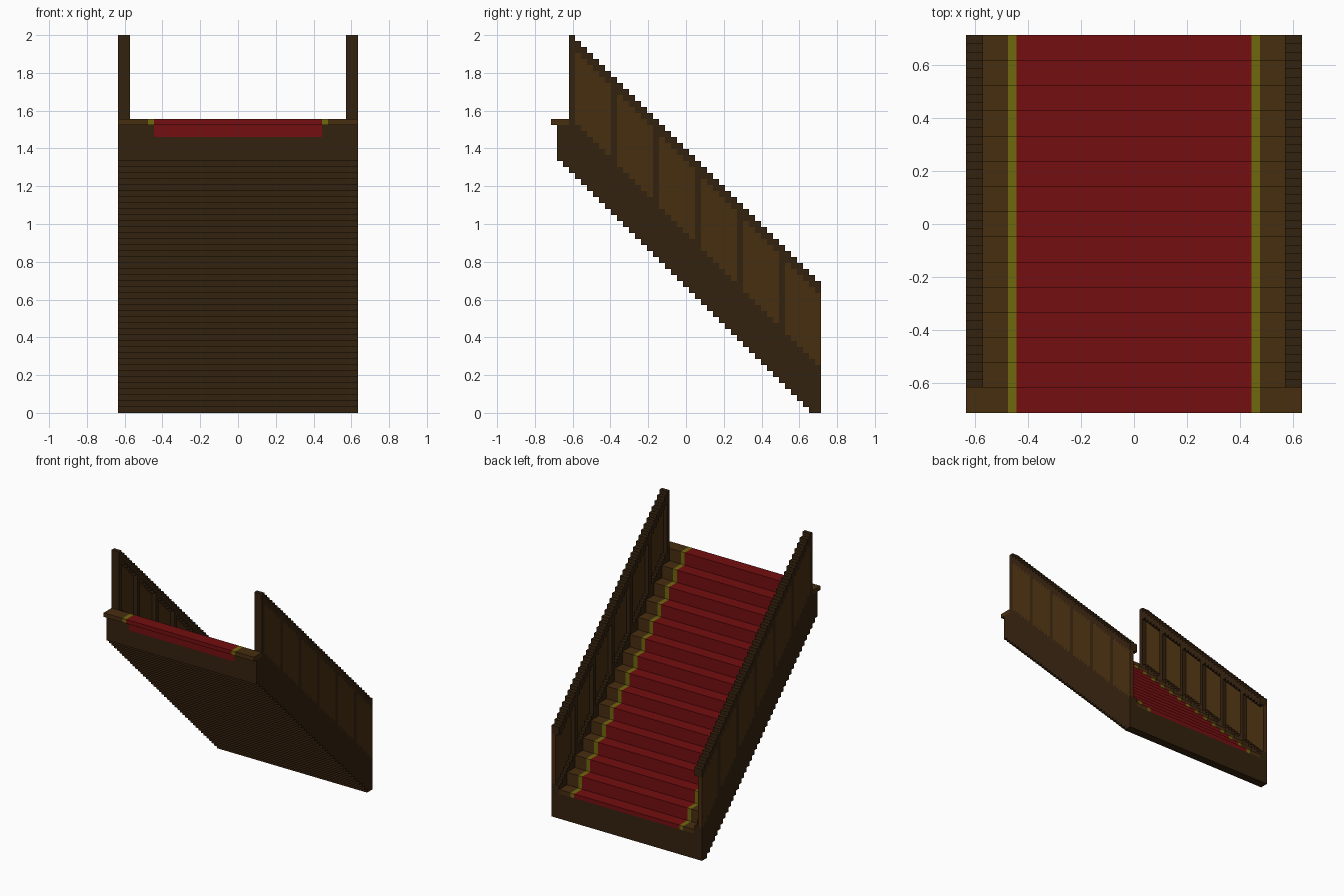
import bpy
import bmesh

cube = bpy.data.objects.get("Cube")
if cube:
    bpy.data.objects.remove(cube)

U = 2 / 63          # one block of the stepped grid
Y_WALL = -19.5      # upper end of the side walls, in blocks
Y_BODY = -21.5      # upper end of the stair body, in blocks


def make_material(name, rgb):
    mat = bpy.data.materials.new(name)
    mat.diffuse_color = (*rgb, 1)
    mat.use_nodes = True
    bsdf = mat.node_tree.nodes["Principled BSDF"]
    bsdf.inputs["Base Color"].default_value = (*rgb, 1)
    bsdf.inputs["Roughness"].default_value = 0.8
    return mat


MATERIALS = [
    make_material("dark_wood", (0.034, 0.016, 0.0045)),
    make_material("light_wood", (0.064, 0.027, 0.005)),
    make_material("carpet_red", (0.174, 0.0045, 0.005)),
    make_material("carpet_trim_yellow", (0.162, 0.138, 0.004)),
]
DARK, LIGHT, RED, YELLOW = range(4)


def stepped_profile(y0, columns, low, high):
    """Outline of one-block columns between two height functions."""
    upper, lower = [], []
    for j in columns:
        upper += [(y0 + j, high(j)), (y0 + j + 1, high(j))]
        lower += [(y0 + j, low(j)), (y0 + j + 1, low(j))]
    points = []
    for p in upper + lower[::-1]:
        if not points or p != points[-1]:
            points.append(p)
    return points


def sweep(name, profile, xs, rule):
    """Sweep a side profile through the x positions; rule picks face colours."""
    bm = bmesh.new()
    rings = [[bm.verts.new((x * U, y * U, z * U)) for y, z in profile] for x in xs]
    n = len(profile)
    for a, b in zip(rings, rings[1:]):
        for i in range(n):
            k = (i + 1) % n
            bm.faces.new((a[i], a[k], b[k], b[i]))
    bm.faces.new(rings[0])
    bm.faces.new(rings[-1][::-1])
    bmesh.ops.recalc_face_normals(bm, faces=bm.faces)
    for f in bm.faces:
        f.material_index = rule(f.normal, f.calc_center_bounds() / U)
    mesh = bpy.data.meshes.new(name)
    bm.to_mesh(mesh)
    bm.free()
    for mat in MATERIALS:
        mesh.materials.append(mat)
    obj = bpy.data.objects.new(name, mesh)
    bpy.context.collection.objects.link(obj)
    return obj


def band_colour(x):
    """Carpet in the middle, a trim stripe, then bare wood."""
    return RED if abs(x) < 14 else YELLOW if abs(x) < 15 else LIGHT


def tread_height(y):
    return 49 - 3 * int((y + 22.5) // 3)


def body_rule(n, c):
    if abs(n.x) > 0.5 or n.z < -0.5:
        return DARK
    if n.y < -0.5:                       # carpet end hanging under the landing
        return RED if c.z > 46 and abs(c.x) < 14 else DARK
    if n.y > 0.5 and c.z < 6:            # plain foot of the stairs
        return DARK
    return band_colour(c.x) if abs(c.x) < 18 else DARK


# Stair body with stepped treads and a finely stepped underside
XS = (-20, -18, -15, -14, 14, 15, 18, 20)
body = stepped_profile(
    Y_BODY, range(44),
    lambda j: max(0, 42 - j),
    lambda j: min(48, tread_height(Y_BODY + j)))
body.insert(0, (Y_BODY, 46))                         # split for the carpet end
body.insert(body.index((22.5, 7)) + 1, (22.5, 6))    # edge of the last tread
sweep("stair_body", body, XS, body_rule)

# Overhanging landing board at the top
sweep("landing_board", [(-22.5, 48), (-22.5, 49), (Y_WALL, 49), (Y_WALL, 48)],
      XS, lambda n, c: LIGHT if abs(n.x) > 0.5 else band_colour(c.x))

# Panelled side walls
for side, s in (("left", 1), ("right", -1)):
    full, thin = (18 * s, 20 * s), (19 * s, 20 * s)

    def dark(n, c):
        return DARK

    def light(n, c):
        return LIGHT

    sweep(f"{side}_wall_base", stepped_profile(
        Y_WALL, range(42), lambda j: tread_height(Y_WALL + j), lambda j: 49 - j), full, dark)
    sweep(f"{side}_handrail", stepped_profile(
        Y_WALL, range(42), lambda j: 61 - j, lambda j: 63 - j), full, dark)
    for i in range(6):
        first = 7 * i
        sweep(f"{side}_stile_{i + 1}", stepped_profile(
            Y_WALL, [first], lambda j: 49 - j, lambda j: 61 - j), full, dark)
        sweep(f"{side}_panel_{i + 1}", stepped_profile(
            Y_WALL, range(first + 1, first + 7), lambda j: 49 - j, lambda j: 61 - j), thin, light)
